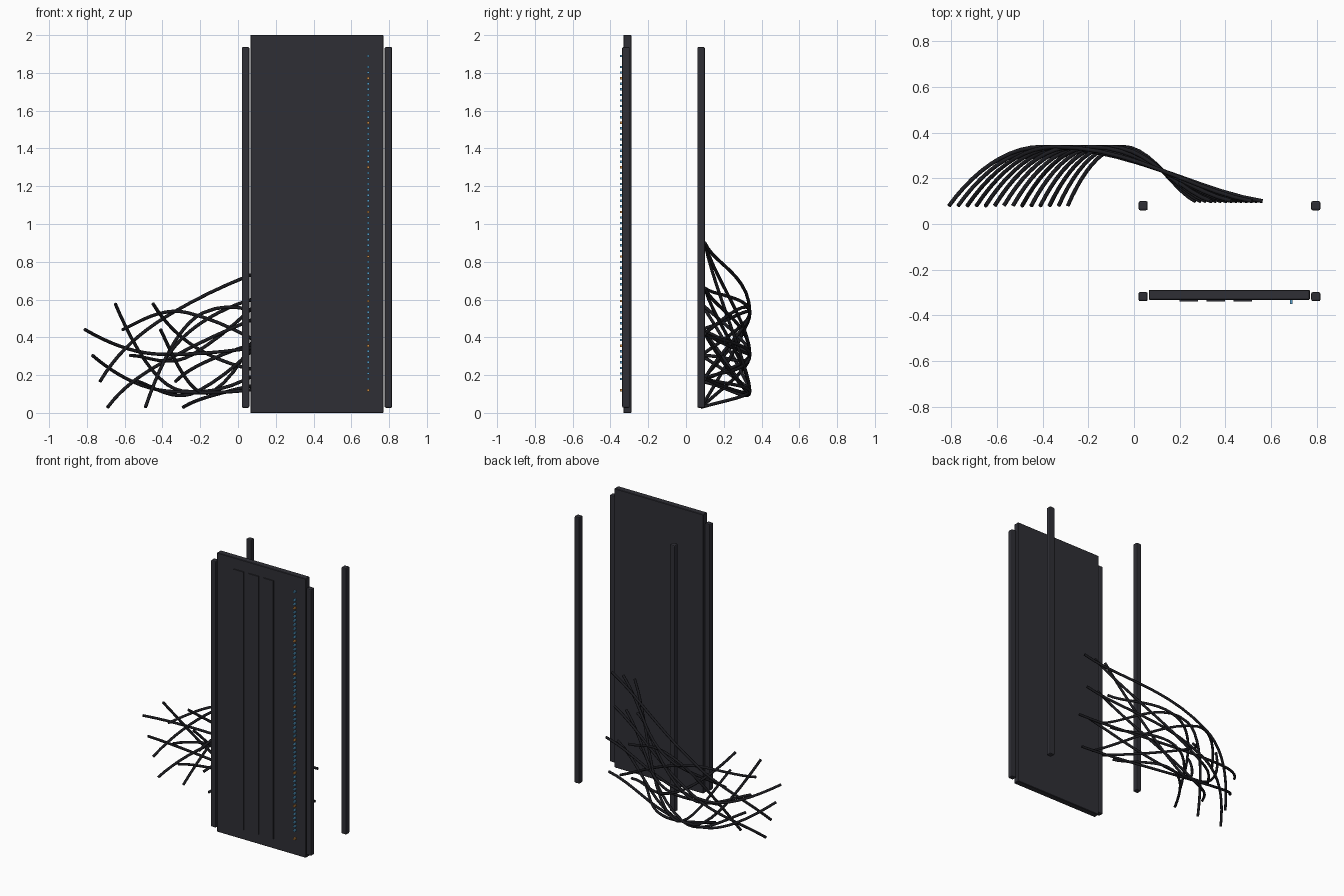
import bpy

if "Cube" in bpy.data.objects:
    bpy.data.objects.remove(bpy.data.objects["Cube"])


def material(name, rgb):
    m = bpy.data.materials.new(name)
    m.diffuse_color = (*rgb, 1)
    m.use_nodes = True
    m.node_tree.nodes["Principled BSDF"].inputs["Base Color"].default_value = m.diffuse_color
    return m


PANEL = material("charcoal metal", (0.028, 0.028, 0.036))
CABLE = material("black rubber", (0.011, 0.011, 0.014))
BLUE = material("blue light", (0.10, 0.36, 0.62))
ORANGE = material("amber light", (0.62, 0.27, 0.06))


def box(name, lo, hi, mat, bevel=0.0, segments=1):
    mid = [(a + b) / 2 for a, b in zip(lo, hi)]
    bpy.ops.mesh.primitive_cube_add(size=1, location=mid)
    ob = bpy.context.object
    ob.name = name
    ob.scale = [b - a for a, b in zip(lo, hi)]
    bpy.ops.object.transform_apply(location=False, rotation=False, scale=True)
    ob.data.materials.append(mat)
    if bevel:
        mod = ob.modifiers.new("bevel", "BEVEL")
        mod.width = bevel
        mod.segments = segments
    return ob


# Front door panel with three shallow vertical plates
box("door_panel", (0.065, -0.332, 0), (0.77, -0.288, 2), PANEL, 0.003)
for i in range(3):
    x = 0.2 + i * 0.118
    box(f"door_plate_{i + 1}", (x, -0.339, 0.07), (x + 0.08, -0.331, 1.92), PANEL)

# Four corner posts
for side, x in (("left", 0.04), ("right", 0.796)):
    for end, y in (("front", -0.318), ("back", 0.08)):
        box(f"{side}_{end}_post", (x - 0.02, y - 0.02, 0.027),
            (x + 0.02, y + 0.02, 1.937), PANEL, 0.007, 2)

# Column of status lights, two of them missing
for i in range(61):
    if i in (1, 59):
        continue
    z = 0.12 + i * 0.0295
    box(f"status_light_{i}", (0.683, -0.350, z - 0.006), (0.695, -0.331, z + 0.006),
        ORANGE if i % 8 == 0 else BLUE)

# Tangle of cables: each runs from the rack, bulges out behind, and ends at the left
MID_Z = (0.115, 0.31, 0.53)
for k in range(14):
    sx, sy, sz = 0.27 + 0.0225 * k, 0.10, 0.18 + 0.24 * (k % 4)
    ex, ey, ez = -0.29 - 0.04 * k, 0.08, 0.03 + 0.137 * (k % 5)
    mx, my, mz = -0.05 - 0.027 * k, 0.338, MID_Z[k % 3]
    slope = (sz - ez) / (sx - ex)
    a, b = 0.4 * (sx - mx), 0.4 * (mx - ex)
    curve = bpy.data.curves.new(f"cable_{k + 1}", "CURVE")
    curve.dimensions = "3D"
    curve.resolution_u = 10
    curve.bevel_depth = 0.009
    curve.bevel_resolution = 2
    curve.use_fill_caps = True
    curve.materials.append(CABLE)
    spline = curve.splines.new("BEZIER")
    spline.bezier_points.add(2)
    start_handle = (sx - 0.3 * (sx - mx), sy + 0.045, sz + 0.3 * (mz - sz))
    end_handle = (ex + 0.25 * (mx - ex), ey + 0.14, ez + 0.45 * (mz - ez))
    points = (
        ((sx, sy, sz), (sx, sy, sz), start_handle),
        ((mx, my, mz), (mx + a, my, mz + a * slope), (mx - b, my, mz - b * slope)),
        ((ex, ey, ez), end_handle, (ex, ey, ez)),
    )
    for p, (co, left, right) in zip(spline.bezier_points, points):
        p.handle_left_type = p.handle_right_type = "FREE"
        p.co, p.handle_left, p.handle_right = co, left, right
    bpy.context.collection.objects.link(bpy.data.objects.new(f"cable_{k + 1}", curve))
